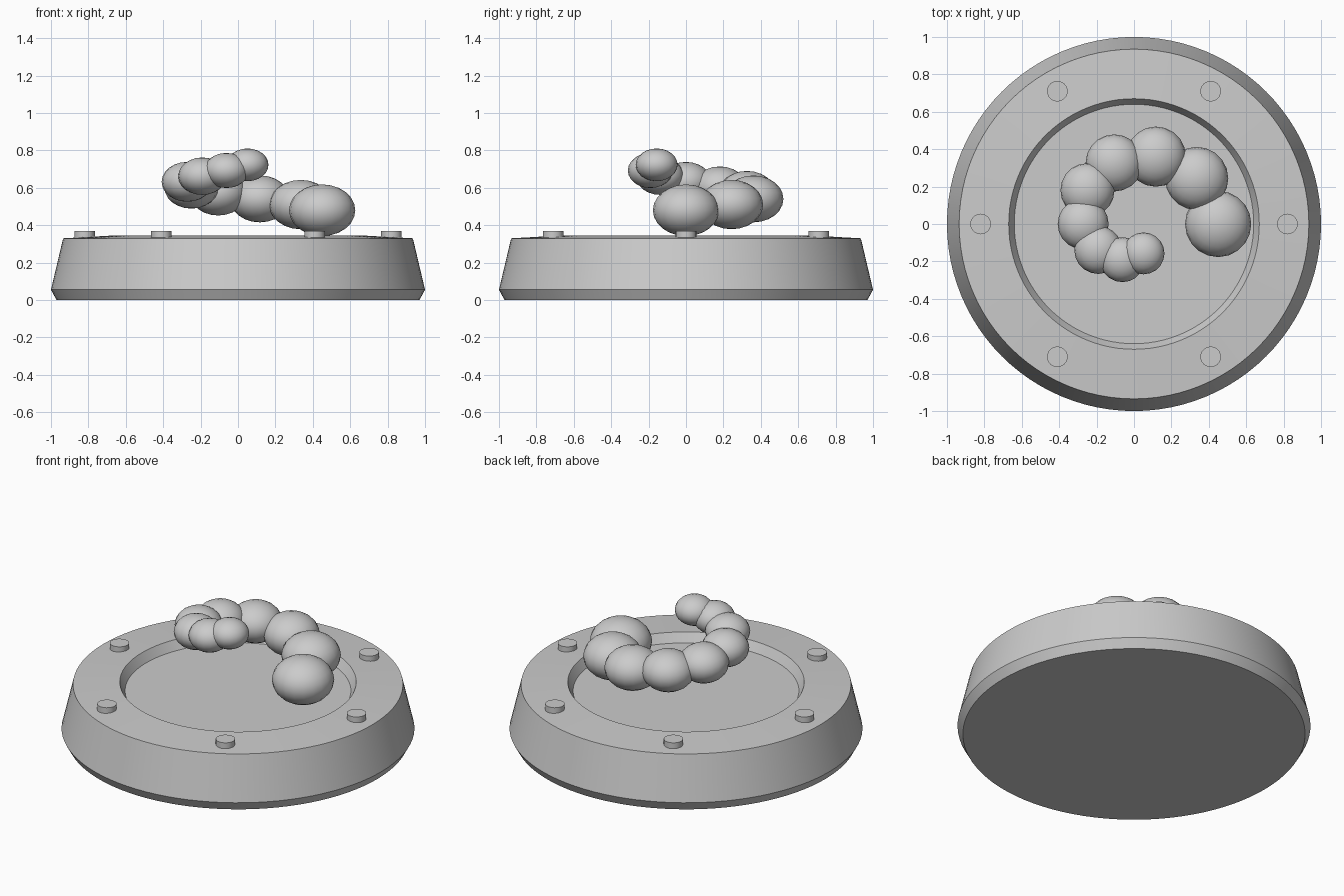
import bpy, bmesh
from math import cos, sin, pi, radians

cube = bpy.data.objects.get("Cube")
if cube:
    bpy.data.objects.remove(cube, do_unlink=True)

grey = bpy.data.materials.new("plain grey")
grey.use_nodes = True
grey.diffuse_color = (0.6, 0.6, 0.6, 1)
grey.node_tree.nodes["Principled BSDF"].inputs["Base Color"].default_value = grey.diffuse_color


def finish(name, bm, location=(0, 0, 0), angle=30):
    """Turn a bmesh into a named, shaded object."""
    bmesh.ops.recalc_face_normals(bm, faces=bm.faces)
    mesh = bpy.data.meshes.new(name)
    bm.to_mesh(mesh)
    bm.free()
    mesh.materials.append(grey)
    obj = bpy.data.objects.new(name, mesh)
    obj.location = location
    bpy.context.collection.objects.link(obj)
    bpy.ops.object.select_all(action='DESELECT')
    obj.select_set(True)
    bpy.context.view_layer.objects.active = obj
    bpy.ops.object.shade_smooth_by_angle(angle=radians(angle))
    return obj


def lathe(name, profile, sides, location=(0, 0, 0)):
    """Revolve (radius, height) points about z and cap both ends."""
    bm = bmesh.new()
    turns = [2 * pi * i / sides for i in range(sides)]
    rings = [[bm.verts.new((r * cos(t), r * sin(t), z)) for t in turns]
             for r, z in profile]
    for low, high in zip(rings, rings[1:]):
        for i in range(sides):
            j = (i + 1) % sides
            bm.faces.new((low[i], low[j], high[j], high[i]))
    bm.faces.new(rings[0])
    bm.faces.new(rings[-1])
    return finish(name, bm, location)


# Round base with chamfered foot, sloping wall, raised lip and shallow recess
lathe("base", [(0.97, 0), (1, 0.055), (0.935, 0.33), (0.67, 0.345), (0.64, 0.29)], 96)

# Six studs around the rim
for i in range(6):
    a = i * pi / 3
    lathe(f"rim_stud_{i + 1}", [(0.055, -0.03), (0.055, 0.035)], 24,
          (0.82 * cos(a), 0.82 * sin(a), 0.335))

# Rising spiral of flattened balls that shrink towards the tip
BALLS = 9
for i in range(BALLS):
    f = i / (BALLS - 1)
    a = radians(36 * i)
    reach = 0.45 - 0.285 * f
    size = 0.177 - 0.065 * f
    bm = bmesh.new()
    bmesh.ops.create_uvsphere(bm, u_segments=20, v_segments=12, radius=size)
    bmesh.ops.scale(bm, vec=(1, 1, 0.78), verts=bm.verts)
    finish(f"spiral_ball_{i + 1}", bm,
           (reach * cos(a), reach * sin(a), 0.48 + 0.243 * f), 60)
